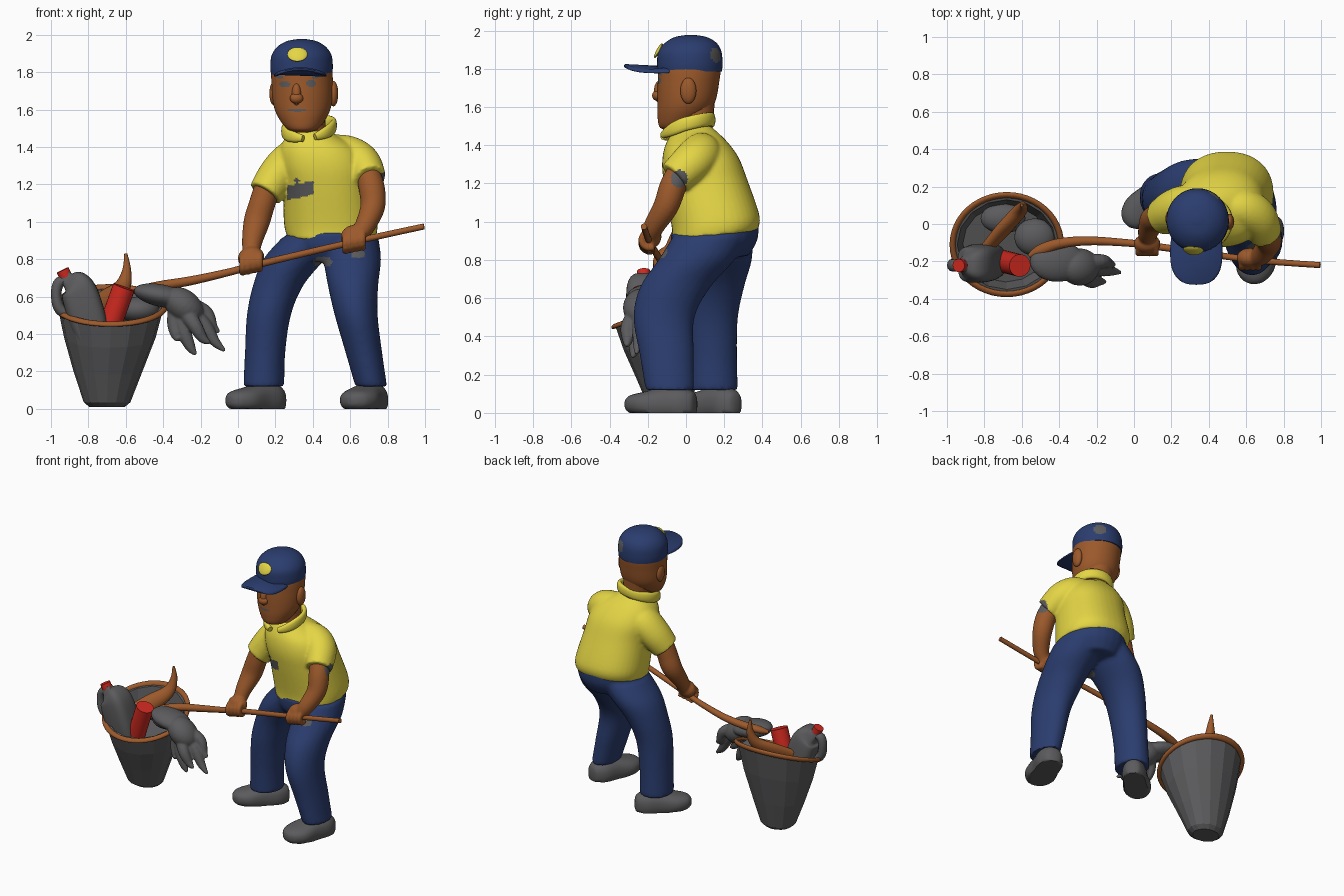
import bpy, bmesh, math
from mathutils import Vector, Matrix

def mat(name, r, g, b):
    m = bpy.data.materials.new(name)
    m.diffuse_color = (r, g, b, 1)
    return m

BLUE = mat("navy", 0.024, 0.047, 0.16)
YELLOW = mat("yellow", 0.78, 0.67, 0.06)
BROWN = mat("brown", 0.33, 0.10, 0.024)
GREY = mat("grey", 0.105, 0.105, 0.11)
RED = mat("red", 0.62, 0.022, 0.014)

def smooth_sections(secs, k):
    """Catmull-Rom interpolation of sections."""
    p = [secs[0]] + list(secs) + [secs[-1]]
    out = []
    for i in range(1, len(p) - 2):
        for j in range(k):
            t = j / k
            out.append([0.5 * (2 * b + (c - a) * t + (2 * a - 5 * b + 4 * c - d) * t * t
                               + (3 * b - a - 3 * c + d) * t ** 3)
                        for a, b, c, d in zip(*p[i - 1:i + 3])])
    return out + [list(secs[-1])]

def tube(bm, secs, ref=None, n=24, k=5, power=2, closed=False):
    """Sections (x, y, z, ra, rb); rings are horizontal if ref is None, else across the path."""
    s = smooth_sections(secs, k) if k > 1 else secs
    rings = []
    for i, (x, y, z, a, b) in enumerate(s):
        u, v = Vector((1, 0, 0)), Vector((0, 1, 0))
        if ref:
            lo, hi = (i - 1, (i + 1) % len(s)) if closed else (max(i - 1, 0), min(i + 1, len(s) - 1))
            t = (Vector(s[hi][:3]) - Vector(s[lo][:3])).normalized()
            u = Vector(ref).cross(t).normalized()
            v = t.cross(u)
        ring = []
        for j in range(n):
            c, d = math.cos(j * math.tau / n), math.sin(j * math.tau / n)
            c = math.copysign(abs(c) ** (2 / power), c)
            d = math.copysign(abs(d) ** (2 / power), d)
            ring.append(bm.verts.new(Vector((x, y, z)) + u * a * c + v * b * d))
        rings.append(ring)
    pairs = list(zip(rings, rings[1:])) + ([(rings[-1], rings[0])] if closed else [])
    for r, q in pairs:
        for j in range(n):
            bm.faces.new((r[j], r[(j + 1) % n], q[(j + 1) % n], q[j]))
    if not closed:
        bm.faces.new(rings[0][::-1])
        bm.faces.new(rings[-1])

def ball(bm, c, r, tilt=0):
    m = Matrix.Translation(c) @ Matrix.Rotation(tilt, 4, 'Y') @ Matrix.Diagonal((*r, 1))
    bmesh.ops.create_uvsphere(bm, u_segments=24, v_segments=16, radius=1, matrix=m)

def make(name, bm, m, voxel=0, smooth=True, second=None, rule=None, relax=6):
    bmesh.ops.recalc_face_normals(bm, faces=bm.faces)
    me = bpy.data.meshes.new(name)
    bm.to_mesh(me)
    bm.free()
    me.materials.append(m)
    ob = bpy.data.objects.new(name, me)
    bpy.context.collection.objects.link(ob)
    bpy.ops.object.select_all(action='DESELECT')
    ob.select_set(True)
    bpy.context.view_layer.objects.active = ob
    if voxel:
        md = ob.modifiers.new("blend", 'REMESH')
        md.mode, md.voxel_size = 'VOXEL', voxel
        sm = ob.modifiers.new("relax", 'SMOOTH')
        sm.factor, sm.iterations = 0.5, relax
        for x in ("blend", "relax"):
            bpy.ops.object.modifier_apply(modifier=x)
    if rule:
        ob.data.materials.append(second)
        for f in ob.data.polygons:
            f.material_index = int(rule(f.center, f.normal))
    if smooth:
        bpy.ops.object.shade_smooth_by_angle(angle=math.radians(50))
    return ob

def spot(c, x, z, rx, rz):
    return ((c.x - x) / rx) ** 2 + ((c.z - z) / rz) ** 2 < 1

def sleeve_spot(c, n):
    return n.x > 0.3 and c.x > 0.7 and ((c.y + 0.035) / 0.045) ** 2 + ((c.z - 1.225) / 0.045) ** 2 < 1

def shear(bm, y0, f):
    for v in bm.verts:
        v.co.z += f * (v.co.y - y0)

# trousers
bm = bmesh.new()
tube(bm, [(.50, .15, .80, .17, .18), (.50, .15, .88, .23, .225), (.50, .15, .97, .235, .23)])
shear(bm, .14, .12)
tube(bm, [(.40, .16, .92, .16, .19), (.30, .16, .80, .165, .185), (.215, .15, .66, .135, .155),
          (.165, .135, .5, .118, .137), (.145, .14, .3, .108, .127), (.138, .145, .12, .11, .127)])
tube(bm, [(.59, .13, .92, .16, .20), (.61, .055, .80, .155, .20), (.615, -.055, .66, .135, .185),
          (.632, -.115, .5, .115, .16), (.673, -.10, .3, .098, .142), (.712, -.085, .12, .085, .127)])
make("trousers", bm, BLUE, .012, second=GREY,
     rule=lambda c, n: (c.y < .1 and spot(c, .455, .785, .05, .03)) or (
         n.y < 0 and spot(c, .64, .83, .04, .025)))

# shirt
bm = bmesh.new()
tube(bm, [(.50, .15, .925, .24, .222), (.495, .155, 1.0, .25, .23), (.475, .105, 1.2, .235, .215),
          (.455, .075, 1.32, .235, .20), (.43, .05, 1.41, .205, .165), (.395, .035, 1.475, .13, .12),
          (.38, .03, 1.51, .09, .09)], n=40, power=2.25)
shear(bm, .14, .12)
tube(bm, [(.50, .08, 1.38, .09, .09), (.59, .075, 1.355, .105, .11), (.663, .03, 1.31, .102, .108),
          (.708, -.06, 1.23, .086, .092)], ref=(0, 1, 0))
tube(bm, [(.38, .09, 1.36, .10, .10), (.29, .09, 1.325, .11, .12), (.21, .07, 1.245, .105, .115),
          (.145, .035, 1.15, .092, .098)], ref=(0, 1, 0))
make("shirt", bm, YELLOW, .01, second=GREY, rule=lambda c, n: sleeve_spot(c, n) or (
    n.y < -.2 and (abs(c.x - .333) < .072 and abs(c.z - 1.168 - .2 * (c.x - .333)) < .038
                   or spot(c, .315, 1.22, .015, .012))))

# collar, its tips dropping towards the front opening
bm = bmesh.new()
pts = []
for i in range(17):
    a = math.radians(-76 + 332 * i / 16)
    x, y = .38 + .132 * math.cos(a), .015 + .122 * math.sin(a)
    tip = max(0, abs(i - 8) - 5) / 3
    pts.append((x, y - .015 * tip, 1.5 + .26 * (y - .015) + .12 * (x - .38) - .02 * tip, .017, .036 - .018 * tip ** 2))
tube(bm, pts, ref=(0, 0, 1), n=14, k=3, power=2.4)
make("collar", bm, YELLOW)

# arms with gripping hands
def arm(name, path, hand):
    bm = bmesh.new()
    tube(bm, path, ref=(1, 0, 0))
    hx, hy, hz = hand
    ball(bm, (hx, hy + .01, hz + .028), (.072, .052, .06), -.2)
    for i in range(4):
        x = hx - .045 + .03 * i
        tube(bm, [(x, hy + .042 * math.cos(a), hz + .2 * (x - hx) + .042 * math.sin(a), .019, .019)
                  for a in (1.0, 1.9, 2.8, 3.7, 4.6, 5.3)], ref=(1, 0, 0), n=12, k=2)
    make(name, bm, BROWN, .008, second=GREY, rule=sleeve_spot, relax=4)

arm("left_arm", [(.17, .05, 1.22, .07, .07), (.13, .035, 1.10, .07, .07), (.10, .02, 1.0, .068, .07),
                 (.075, -.045, .89, .052, .054), (.07, -.09, .81, .042, .042)], (.07, -.115, .78))
arm("right_arm", [(.69, -.03, 1.27, .065, .065), (.715, -.07, 1.18, .07, .07), (.72, -.105, 1.08, .066, .066),
                  (.68, -.165, .98, .055, .055), (.64, -.185, .92, .045, .045)], (.62, -.19, .895))

# neck and head
bm = bmesh.new()
tube(bm, [(.385, .04, 1.40, .095, .095), (.37, .04, 1.5, .10, .10), (.355, .035, 1.62, .11, .115)])
make("neck", bm, BROWN)
bm = bmesh.new()
tube(bm, [(.345, -.07, 1.478, .03, .03), (.345, -.06, 1.495, .08, .078), (.345, -.025, 1.55, .125, .124),
          (.345, 0, 1.62, .154, .15), (.344, .012, 1.72, .163, .16), (.34, .02, 1.82, .16, .16),
          (.34, .02, 1.88, .12, .12)], n=96, k=14)
make("head", bm, BROWN, second=GREY, rule=lambda c, n: n.y < 0 and (
    spot(c, .25, 1.735, .028, .018) or spot(c, .39, 1.74, .028, .018)
    or spot(c, .225, 1.775, .02, .01) or spot(c, .41, 1.775, .02, .01) or spot(c, .315, 1.597, .05, .008)))
bm = bmesh.new()
ball(bm, (.313, -.138, 1.68), (.026, .03, .06))
ball(bm, (.313, -.15, 1.66), (.036, .027, .028))
make("nose", bm, BROWN)
bm = bmesh.new()
ball(bm, (.188, .03, 1.685), (.02, .04, .06))
ball(bm, (.51, .012, 1.685), (.026, .042, .068))
make("ears", bm, BROWN)

# cap and brim
bm = bmesh.new()
tube(bm, [(.34, .02, 1.785, .163, .168), (.34, .02, 1.83, .167, .171), (.34, .02, 1.89, .16, .165),
          (.34, .025, 1.935, .13, .135), (.34, .025, 1.965, .08, .085), (.34, .025, 1.977, .02, .02)], n=72, k=8)
make("cap", bm, BLUE, second=GREY,
     rule=lambda c, n: (c - Vector((.43, .155, 1.87))).length < .042)
bm = bmesh.new()
tube(bm, [(.333, -.15, 1.805, .13, .165), (.333, -.15, 1.811, .14, .175), (.333, -.15, 1.819, .14, .175),
          (.333, -.15, 1.826, .13, .165)], n=40, k=1, power=2.6)
for v in bm.verts:
    v.co.z -= 1.7 * (v.co.x - .333) ** 2
make("cap_brim", bm, BLUE)
bm = bmesh.new()
ball(bm, (.317, -.142, 1.895), (.054, .012, .038))
for v in bm.verts:
    v.co.y += 2.5 * (v.co.x - .33) ** 2 + .5 * (v.co.z - 1.9)
make("cap_badge", bm, YELLOW)

# shoes
for name, h, t, f in (("left_shoe", (.235, .265), (-.045, .0), 1), ("right_shoe", (.745, .05), (.61, -.315), 1.12)):
    bm = bmesh.new()
    tube(bm, [(h[0] + (t[0] - h[0]) * s, h[1] + (t[1] - h[1]) * s, .045, w * f, b) for s, w, b in
              ((0, .02, .03), (.04, .05, .065), (.2, .08, .09), (.45, .084, .088), (.72, .094, .066),
               (.9, .07, .05), (.98, .035, .03), (1, .01, .01))], ref=(0, 0, 1), power=2.4)
    for v in bm.verts:
        v.co.z = max(v.co.z, 0)
    make(name, bm, GREY)

# mop handle
bm = bmesh.new()
tube(bm, [(-.56, -.17, .625, .012, .012), (-.50, -.14, .64, .03, .024), (-.40, -.105, .66, .028, .026),
          (-.25, -.09, .685, .024, .024), (-.05, -.10, .73, .02, .02), (.12, -.12, .775, .019, .019),
          (.62, -.19, .893, .017, .017), (.995, -.22, .975, .016, .016)], ref=(0, 0, 1), n=16)
make("mop_handle", bm, BROWN)

# mop head with strands
bm = bmesh.new()
ball(bm, (-.41, -.20, .605), (.15, .11, .06), .2)
ball(bm, (-.29, -.23, .55), (.12, .10, .085), .7)
for mx, my, mz, x, y, z in ((-.19, -.24, .46, -.07, -.26, .31), (-.29, -.26, .42, -.225, -.28, .29),
                            (-.34, -.24, .46, -.32, -.29, .37), (-.18, -.20, .52, -.10, -.22, .41),
                            (-.24, -.30, .46, -.15, -.31, .35)):
    tube(bm, [(-.32, -.22, .57, .05, .05), (mx, my, mz, .04, .04),
              (mx * .45 + x * .55, (my + y) / 2, (mz + z) / 2 - .025, .028, .028), (x, y, z, .009, .009)],
         ref=(0, 1, 0), n=12)
make("mop_head", bm, GREY, .007, relax=3)

# faceted bucket with tilted mouth, filled part way
def tilt(bm):
    for v in bm.verts:
        v.co.z += .37 * (v.co.y + .11) * max(v.co.z - .02, 0) / .535

bm = bmesh.new()
tube(bm, [(-.70, -.08, .01, .095, .08), (-.70, -.085, .035, .125, .112), (-.695, -.095, .2, .185, .165),
          (-.685, -.105, .38, .245, .22), (-.68, -.11, .55, .285, .26), (-.68, -.11, .55, .265, .24),
          (-.685, -.105, .42, .23, .205)], n=16, k=1)
tilt(bm)
make("bucket", bm, GREY, smooth=False)
bm = bmesh.new()
tube(bm, [(-.68 + .29 * math.cos(a), -.11 + .265 * math.sin(a), .55, .016, .016)
          for a in (i * math.tau / 48 for i in range(48))], ref=(0, 0, 1), n=12, k=1, closed=True)
tilt(bm)
make("bucket_rim", bm, BROWN)

# crumpled rags in the bucket
bm = bmesh.new()
ball(bm, (-.53, -.07, .53), (.11, .10, .07))
ball(bm, (-.70, .03, .50), (.12, .08, .06))
make("rags", bm, GREY)

# jug with handle and screw cap
bm = bmesh.new()
tube(bm, [(-.775, -.20, .38, .09, .09), (-.805, -.205, .48, .10, .10), (-.845, -.215, .61, .098, .098),
          (-.87, -.22, .665, .08, .085), (-.91, -.22, .695, .04, .04), (-.925, -.22, .72, .03, .03)],
     ref=(0, 1, 0), power=3.5, n=32)
tube(bm, [(-.90, -.22, .685, .028, .032), (-.955, -.22, .675, .03, .034), (-.972, -.22, .61, .028, .034),
          (-.95, -.22, .53, .03, .034), (-.87, -.21, .49, .03, .034)], ref=(0, 1, 0), n=12)
make("jug", bm, GREY)

def rod(name, a, b, r, m):
    bm = bmesh.new()
    tube(bm, [(*a, r, r), (*b, r, r)], ref=(0, 1, 0), n=24, k=1)
    make(name, bm, m)

rod("jug_cap", (-.92, -.22, .705), (-.938, -.222, .742), .035, RED)
rod("red_can", (-.70, -.20, .40), (-.61, -.222, .65), .06, RED)

# curved brown brush handle standing in the bucket
bm = bmesh.new()
tube(bm, [(-.78, -.12, .53, .05, .03), (-.70, -.03, .58, .06, .035), (-.62, .06, .65, .045, .035),
          (-.595, .095, .74, .024, .026), (-.60, .10, .83, .008, .008)], ref=(0, 1, 0), n=16)
make("brush_handle", bm, BROWN)
